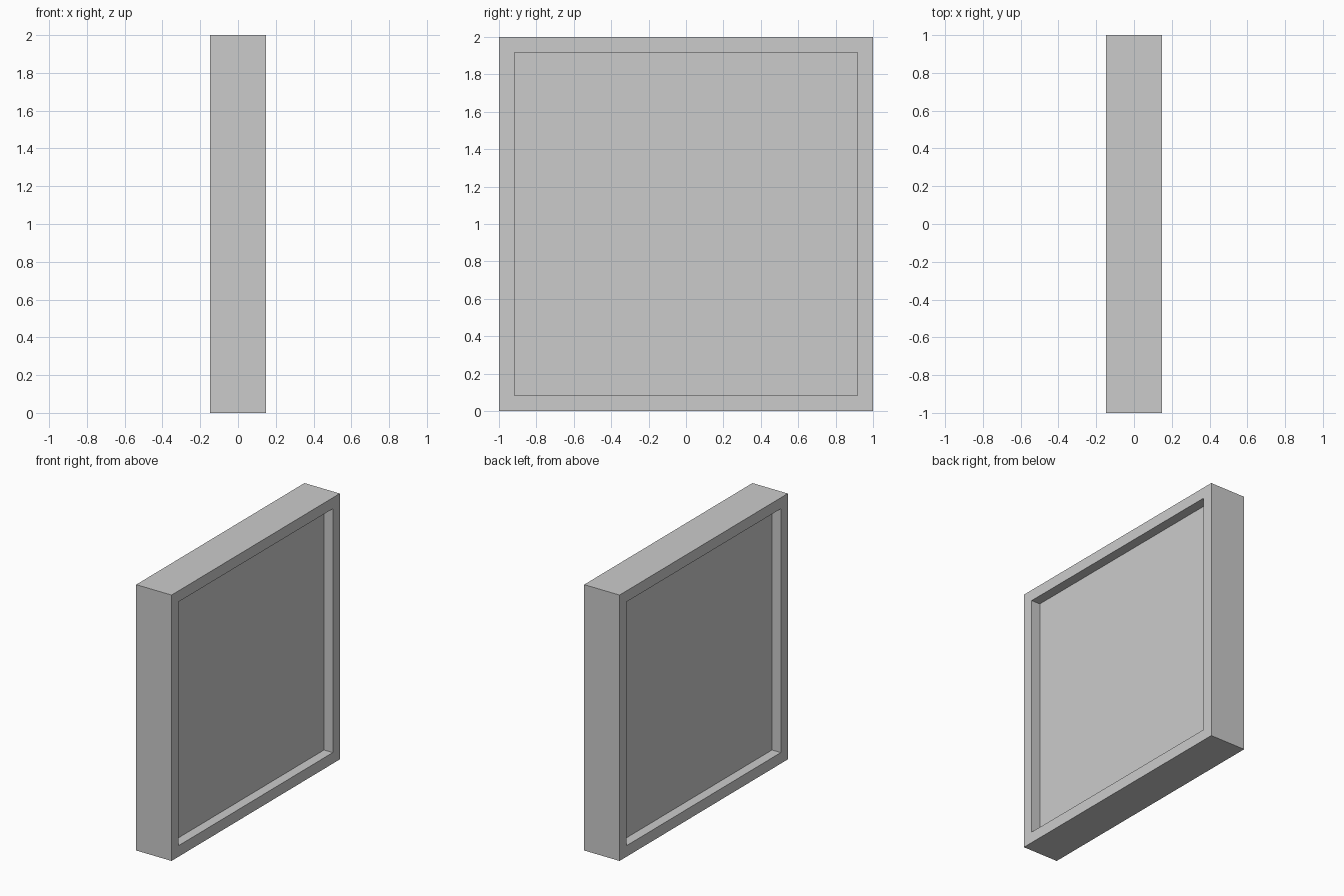
import bpy, bmesh
from mathutils import Matrix, Vector

if "Cube" in bpy.data.objects:
    bpy.data.objects.remove(bpy.data.objects["Cube"])

HALF_DEPTH = 0.147   # half thickness along x
RIM = 0.083          # width of the raised border
RECESS = 0.073       # how far each panel is sunk

# Square slab standing on the ground
bm = bmesh.new()
bmesh.ops.create_cube(bm, size=1, matrix=Matrix.Translation((0, 0, 1))
                      @ Matrix.Diagonal((HALF_DEPTH * 2, 2, 2, 1)))

# Inset both large faces, then sink a straight-walled panel on each side
bm.normal_update()
for face in [f for f in bm.faces if abs(f.normal.x) > 0.9]:
    side = 1 if face.normal.x > 0 else -1
    bmesh.ops.inset_region(bm, faces=[face], thickness=RIM, use_even_offset=True)
    panel = bmesh.ops.extrude_discrete_faces(bm, faces=[face])["faces"][0]
    bmesh.ops.translate(bm, verts=panel.verts, vec=Vector((-side * RECESS, 0, 0)))

bmesh.ops.recalc_face_normals(bm, faces=bm.faces)
mesh = bpy.data.meshes.new("framed_panel")
bm.to_mesh(mesh)
bm.free()
bpy.context.collection.objects.link(bpy.data.objects.new("framed_panel", mesh))
